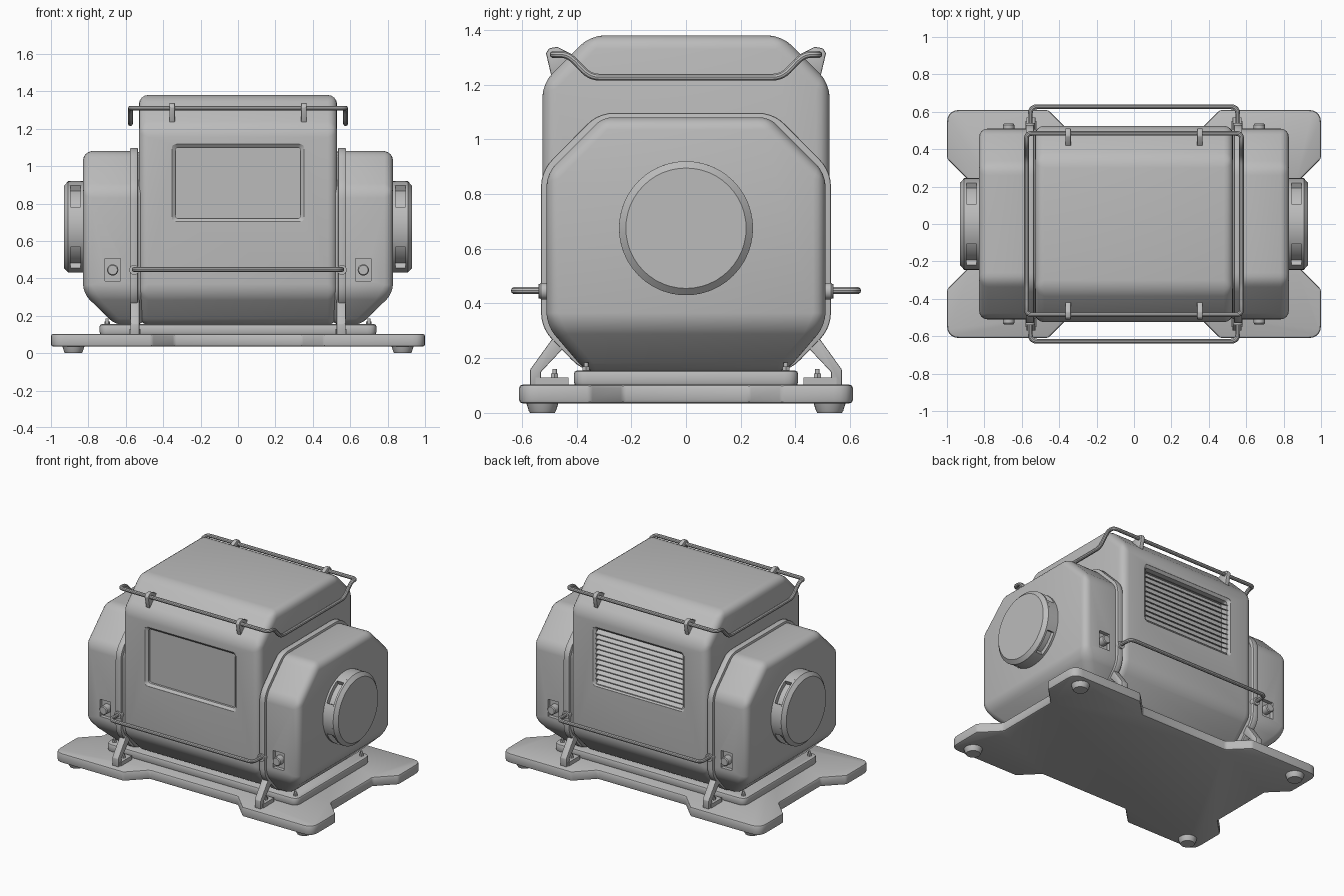
import bpy
import bmesh
import math
from mathutils import Vector

if "Cube" in bpy.data.objects:
    bpy.data.objects.remove(bpy.data.objects["Cube"])

grey = bpy.data.materials.new("plain_grey")
grey.use_nodes = True
grey.diffuse_color = (0.5, 0.5, 0.5, 1)
grey.node_tree.nodes["Principled BSDF"].inputs["Base Color"].default_value = (0.5, 0.5, 0.5, 1)
SIDES = (-1, 1)
CORNERS = [(sx, sy) for sx in SIDES for sy in SIDES]


def apply_modifiers(ob):
    graph = bpy.context.evaluated_depsgraph_get()
    mesh = bpy.data.meshes.new_from_object(ob.evaluated_get(graph))
    ob.modifiers.clear()
    ob.data = mesh


def smooth(ob):
    bpy.ops.object.select_all(action="DESELECT")
    ob.select_set(True)
    bpy.context.view_layer.objects.active = ob
    bpy.ops.object.shade_smooth_by_angle(angle=math.radians(32))


def finish(name, bm, bevel=0, segments=2):
    bmesh.ops.recalc_face_normals(bm, faces=bm.faces)
    mesh = bpy.data.meshes.new(name)
    bm.to_mesh(mesh)
    bm.free()
    mesh.materials.append(grey)
    ob = bpy.data.objects.new(name, mesh)
    bpy.context.collection.objects.link(ob)
    if bevel:
        mod = ob.modifiers.new("bevel", "BEVEL")
        mod.width = bevel
        mod.segments = segments
        mod.limit_method = "ANGLE"
        mod.angle_limit = math.radians(30)
        apply_modifiers(ob)
    smooth(ob)
    return ob


def place(axis, a, b, depth):
    return {"x": (depth, a, b), "y": (a, depth, b), "z": (a, b, depth)}[axis]


def loft(name, axis, rings, bevel=0, segments=2):
    """Closed solid through (depth, outline) rings along an axis."""
    bm = bmesh.new()
    loops = [[bm.verts.new(place(axis, a, b, d)) for a, b in pts] for d, pts in rings]
    n = len(loops[0])
    for low, high in zip(loops, loops[1:]):
        for i in range(n):
            j = (i + 1) % n
            bm.faces.new((low[i], low[j], high[j], high[i]))
    bm.faces.new(loops[0])
    bm.faces.new(loops[-1])
    return finish(name, bm, bevel, segments)


def prism(name, axis, pts, lo, hi, bevel=0, segments=2):
    return loft(name, axis, [(lo, pts), (hi, pts)], bevel, segments)


def lathe(name, axis, centre, stations, sides=48):
    def ring(r):
        angles = [math.tau * i / sides for i in range(sides)]
        return [(centre[0] + r * math.cos(t), centre[1] + r * math.sin(t)) for t in angles]
    return loft(name, axis, [(d, ring(r)) for d, r in stations])


def rounded(points, radii, closed=True):
    pts = [Vector(p) for p in points]
    out = []
    for i, p in enumerate(pts):
        r = radii[i] if isinstance(radii, list) else radii
        if r == 0 or (not closed and i in (0, len(pts) - 1)):
            out.append(p)
            continue
        a, b = pts[i - 1] - p, pts[(i + 1) % len(pts)] - p
        a = p + a.normalized() * min(r, a.length * 0.45)
        b = p + b.normalized() * min(r, b.length * 0.45)
        for k in range(6):
            t = k / 5
            out.append(a * (1 - t) ** 2 + p * 2 * t * (1 - t) + b * t * t)
    return out


def rect(a, b, cb=0, ca=0):
    return [(ca - a, cb - b), (ca + a, cb - b), (ca + a, cb + b), (ca - a, cb + b)]


def mirrored(half):
    return half + [(-a, b) for a, b in reversed(half)]


def rail(name, points, radius, closed):
    curve = bpy.data.curves.new(name, "CURVE")
    curve.dimensions = "3D"
    curve.bevel_depth = 0.013
    curve.bevel_resolution = 3
    curve.use_fill_caps = True
    path = rounded(points, radius, closed)
    spline = curve.splines.new("POLY")
    spline.points.add(len(path) - 1)
    for sp, p in zip(spline.points, path):
        sp.co = (*p, 1)
    spline.use_cyclic_u = closed
    tmp = bpy.data.objects.new(name + "_path", curve)
    bpy.context.collection.objects.link(tmp)
    mesh = bpy.data.meshes.new_from_object(tmp.evaluated_get(bpy.context.evaluated_depsgraph_get()))
    bpy.data.objects.remove(tmp)
    mesh.materials.clear()
    mesh.materials.append(grey)
    ob = bpy.data.objects.new(name, mesh)
    bpy.context.collection.objects.link(ob)
    smooth(ob)


def cut(ob, cutter):
    mod = ob.modifiers.new("cut", "BOOLEAN")
    mod.operation = "DIFFERENCE"
    mod.solver = "EXACT"
    mod.object = cutter
    apply_modifiers(ob)
    bpy.data.objects.remove(cutter)
    smooth(ob)


def bolt(x, y, z):
    lathe("bolt_nut", "z", (x, y), [(z - 0.005, 0.015), (z + 0.014, 0.015)], 6)
    lathe("bolt_stud", "z", (x, y), [(z, 0.008), (z + 0.03, 0.008)], 12)


# Base plate with notched edges, and its feet
quarter = [(0.88, 0.23), (1, 0.35), (1, 0.61), (0.46, 0.61), (0.34, 0.49)]
half = quarter + [(-x, y) for x, y in reversed(quarter)]
outline = half + [(-x, -y) for x, y in half]
plate_radii = [0.07 if abs(x) == 1 and abs(y) > 0.6 else 0 for x, y in outline]
prism("base_plate", "z", rounded(outline, plate_radii), 0.035, 0.103, 0.012)
for sx, sy in CORNERS:
    lathe("foot", "z", (sx * 0.88, sy * 0.525), [(0, 0.045), (0.008, 0.05), (0.04, 0.06)], 24)
    bolt(sx * 0.7, sy * 0.365, 0.155)

# Pedestal
prism("pedestal", "z", rounded(rect(0.74, 0.41), 0.05), 0.1, 0.155, 0.012)

# Central body with a recess in front and a louvre opening behind
body_half = [(0.36, 0.15), (0.525, 0.32), (0.525, 1.205), (0.35, 1.38)]
body = prism("central_body", "x", mirrored(body_half), -0.53, 0.53, 0.05, 4)
for s, depth in ((-1, 0.03), (1, 0.07)):
    wide = rounded(rect(0.354, 0.207, 0.91), 0.025)
    small = rounded(rect(0.335, 0.19, 0.91), 0.02)
    rings = [(s * 0.56, wide), (s * 0.524, wide), (s * 0.51, small), (s * (0.525 - depth), small)]
    cut(body, loft("recess_cutter", "y", rings))
for i in range(11):
    z = 0.726 + i * 0.035
    prism("louvre_slat", "x", [(0.518, z - 0.012), (0.518, z - 0.006), (0.46, z + 0.032), (0.46, z + 0.026)],
          -0.336, 0.336)

# End housings, flanges and struts
end_half = [(0.365, 0.15), (0.51, 0.32), (0.51, 0.875), (0.305, 1.08)]
flange_half = [(0.375, 0.15), (0.53, 0.31), (0.53, 0.885), (0.32, 1.097)]
for s in SIDES:
    bm = bmesh.new()
    for y, z in mirrored(end_half):
        for x in (0.5, 0.655 if z < 0.2 else 0.828):
            bm.verts.new((s * x, y, z))
    bmesh.ops.convex_hull(bm, input=bm.verts)
    bmesh.ops.dissolve_limit(bm, angle_limit=0.02, verts=bm.verts, edges=bm.edges)
    housing = finish("end_housing", bm, 0.045, 4)
    flange = rounded(mirrored(flange_half), 0.06)
    prism("flange", "x", flange, s * 0.535, s * 0.578, 0.006)

    # Round end cap with four slots around its rim
    hub = (0, 0.675)
    lathe("cap_core", "x", hub, [(s * 0.8, 0.215), (s * 0.9, 0.215)])
    lathe("cap_base", "x", hub, [(s * 0.82, 0.245), (s * 0.842, 0.245)])
    lathe("cap_disc", "x", hub, [(s * 0.895, 0.245), (s * 0.908, 0.245), (s * 0.93, 0.22)])
    for k in range(4):
        arc = [math.radians(90 * k - 26 + 6.5 * i) for i in range(9)]
        ring = [(0.245 * math.cos(t), 0.675 + 0.245 * math.sin(t)) for t in arc]
        ring += [(0.2 * math.cos(t), 0.675 + 0.2 * math.sin(t)) for t in reversed(arc)]
        prism("cap_rim_block", "x", ring, s * 0.84, s * 0.897)

    for sy in SIDES:
        # Latch pocket and button
        pocket = rect(0.042, 0.06, 0.445, s * 0.67)
        cut(housing, prism("pocket_cutter", "y", pocket, sy * 0.485, sy * 0.56))
        lathe("latch_button", "y", (s * 0.67, 0.445),
              [(sy * 0.48, 0.03), (sy * 0.53, 0.03), (sy * 0.536, 0.025)], 24)
        # Strut foot
        strut = [(0.44, 0.245), (0.53, 0.15), (0.53, 0.1), (0.57, 0.1), (0.57, 0.158), (0.475, 0.29)]
        prism("strut", "x", [(sy * y, z) for y, z in strut], s * 0.527, s * 0.575, 0.004)
        tab = [(sy * y, z) for y, z in rect(0.06, 0.015, 0.115, 0.49)]
        prism("strut_tab", "x", tab, s * 0.52, s * 0.58)
        bolt(s * 0.55, sy * 0.48, 0.13)
        # Upper rail hook
        hook = [(0.45, 1.23), (0.492, 1.23), (0.512, 1.315), (0.5, 1.333), (0.47, 1.338), (0.415, 1.31)]
        prism("rail_hook", "x", [(sy * y, z) for y, z in hook], s * 0.337, s * 0.367, 0.005)
        lathe("rail_mount", "y", (s * 0.555, 0.445), [(sy * 0.5, 0.026), (sy * 0.54, 0.026)], 24)

# Lower grab rails, front and back
for s in SIDES:
    ends = [(0.555, 0.51), (0.555, 0.627), (-0.555, 0.627), (-0.555, 0.51)]
    rail("lower_rail", [(x, s * y, 0.447) for x, y in ends], 0.04, False)

# Upper guard rail, dipping along both ends
dip = [(-0.485, 1.31), (-0.43, 1.31), (-0.35, 1.227), (0.35, 1.227), (0.43, 1.31), (0.485, 1.31)]
loop = [(0.575, y, z) for y, z in dip] + [(-0.575, y, z) for y, z in reversed(dip)]
rail("upper_rail", loop, 0.035, True)
